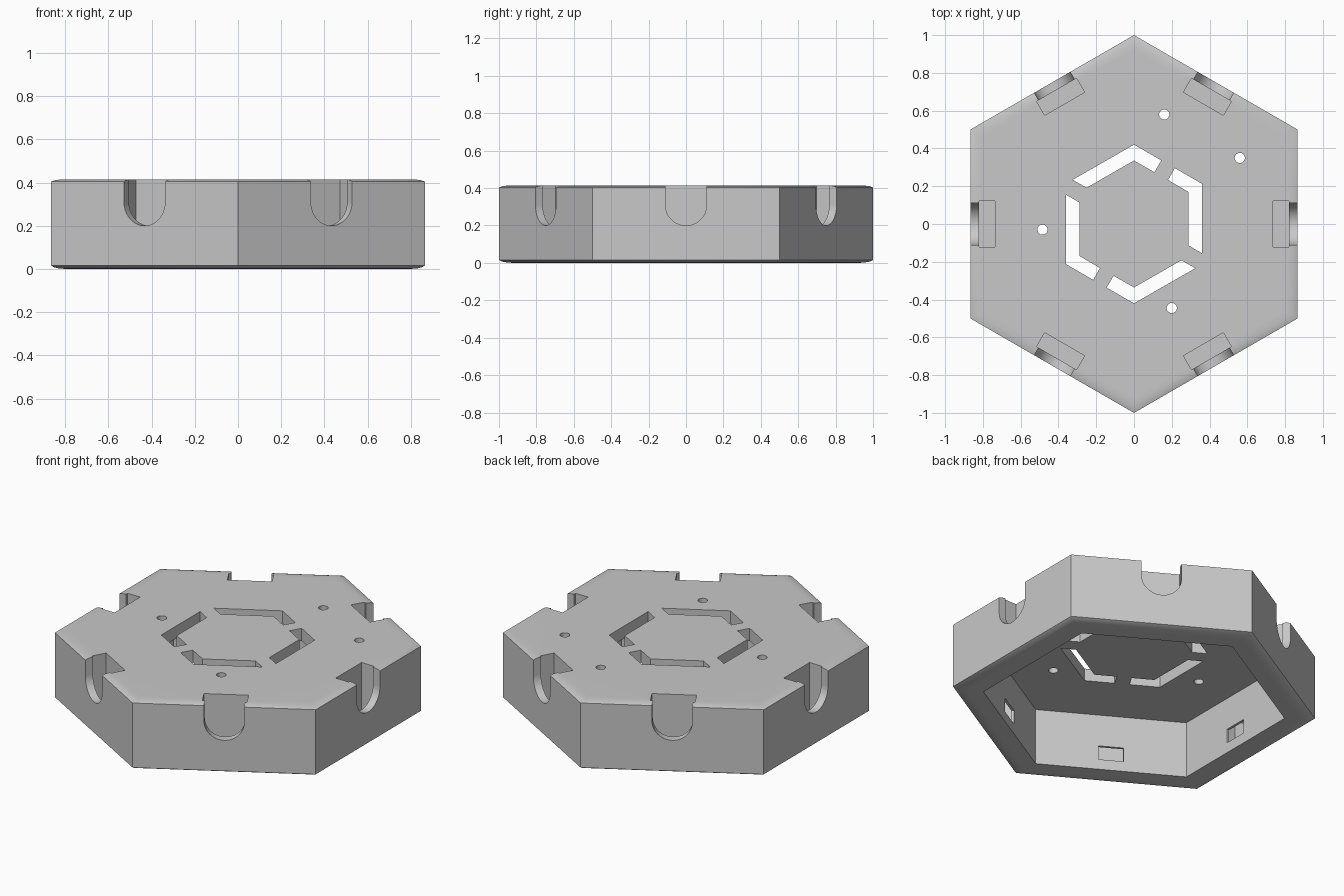
import bpy, bmesh
from math import sin, cos, pi, radians
from mathutils import Matrix

if "Cube" in bpy.data.objects:
    bpy.data.objects.remove(bpy.data.objects["Cube"])

HEIGHT = 0.415
ROOF = 0.34          # underside of the top plate
grey = bpy.data.materials.new("plain grey")
grey.use_nodes = True
grey.diffuse_color = (0.58, 0.58, 0.58, 1)
grey.node_tree.nodes["Principled BSDF"].inputs["Base Color"].default_value = (0.58, 0.58, 0.58, 1)


def mesh_object(name, bm):
    bm.normal_update()
    bmesh.ops.recalc_face_normals(bm, faces=bm.faces)
    mesh = bpy.data.meshes.new(name)
    bm.to_mesh(mesh)
    bm.free()
    mesh.materials.append(grey)
    obj = bpy.data.objects.new(name, mesh)
    bpy.context.collection.objects.link(obj)
    return obj


def ring(n, radius):
    return [(radius * cos(2 * pi * i / n + pi / 2), radius * sin(2 * pi * i / n + pi / 2))
            for i in range(n)]


def prism(name, outline, low, high, matrix=Matrix()):
    """Extrude a flat outline from z = low to z = high, then place it."""
    bm = bmesh.new()
    face = bm.faces.new([bm.verts.new((x, y, low)) for x, y in outline])
    new = bmesh.ops.extrude_face_region(bm, geom=[face])["geom"]
    top = [v for v in new if isinstance(v, bmesh.types.BMVert)]
    bmesh.ops.translate(bm, verts=top, vec=(0, 0, high - low))
    bm.transform(matrix)
    return mesh_object(name, bm)


def box(x0, x1, half, z0, z1, matrix):
    outline = [(x0, -half), (x1, -half), (x1, half), (x0, half)]
    return prism("cutter", outline, z0, z1, matrix)


# Outer hexagon with softly rounded top and bottom rims
rim = [(0.92, 0), (0.955, 0.002), (0.982, 0.007), (1, 0.016)]
profile = rim + [(r, HEIGHT - 0.7 * z) for r, z in reversed(rim)]
bm = bmesh.new()
loops = [[bm.verts.new((x, y, z)) for x, y in ring(6, r)] for r, z in profile]
for a, b in zip(loops, loops[1:]):
    for i in range(6):
        j = (i + 1) % 6
        bm.faces.new((a[i], a[j], b[j], b[i]))
bm.faces.new(loops[0])
bm.faces.new(loops[-1])
body = mesh_object("hexagonal_housing", bm)

# Hollow underside
cutters = [prism("cutter", ring(6, 0.832), -0.1, ROOF)]

# Connector notch, pocket and inner window in each side wall
arch = [(0.11 * cos(a), 0.31 + 0.11 * sin(a))
        for a in (pi + pi * i / 24 for i in range(25))]
arch += [(0.11, 0.5), (-0.11, 0.5)]
upright = Matrix(((0, 0, 1, 0), (1, 0, 0, 0), (0, 1, 0, 0), (0, 0, 0, 1)))
for i in range(6):
    turn = Matrix.Rotation(radians(60 * i), 4, "Z")
    cutters.append(box(0.735, 0.82, 0.122, 0.05, 0.5, turn))
    cutters.append(prism("cutter", arch, 0.81, 0.92, turn @ upright))
    cutters.append(box(0.70, 0.75, 0.07, 0.062, 0.147, turn))

# Bent slots through the top plate, repeated by a half turn
top_slot = [(0, 0.42), (-0.325, 0.234), (-0.251, 0.192), (0, 0.336), (0.108, 0.274), (0.145, 0.337)]
side_slot = [(0.361, 0.212), (0.216, 0.296), (0.18, 0.233), (0.288, 0.17), (0.288, -0.113), (0.361, -0.156)]
for angle in (0, pi):
    for outline in (top_slot, side_slot):
        cutters.append(prism("cutter", outline, 0.25, 0.5, Matrix.Rotation(angle, 4, "Z")))

# Small round screw holes
for x, y in [(0.16, 0.58), (0.56, 0.35), (-0.485, -0.03), (0.2, -0.445)]:
    cutters.append(prism("cutter", ring(24, 0.027), 0.25, 0.5, Matrix.Translation((x, y, 0))))

# Cut everything out of the housing
bpy.ops.object.select_all(action="DESELECT")
bpy.context.view_layer.objects.active = body
body.select_set(True)
for cutter in cutters:
    cut = body.modifiers.new("cut", "BOOLEAN")
    cut.operation = "DIFFERENCE"
    cut.solver = "EXACT"
    cut.object = cutter
    bpy.ops.object.modifier_apply(modifier=cut.name)
    bpy.data.objects.remove(cutter)

bpy.ops.object.shade_smooth_by_angle(angle=radians(30))
normals = body.modifiers.new("even shading", "WEIGHTED_NORMAL")
normals.keep_sharp = True
